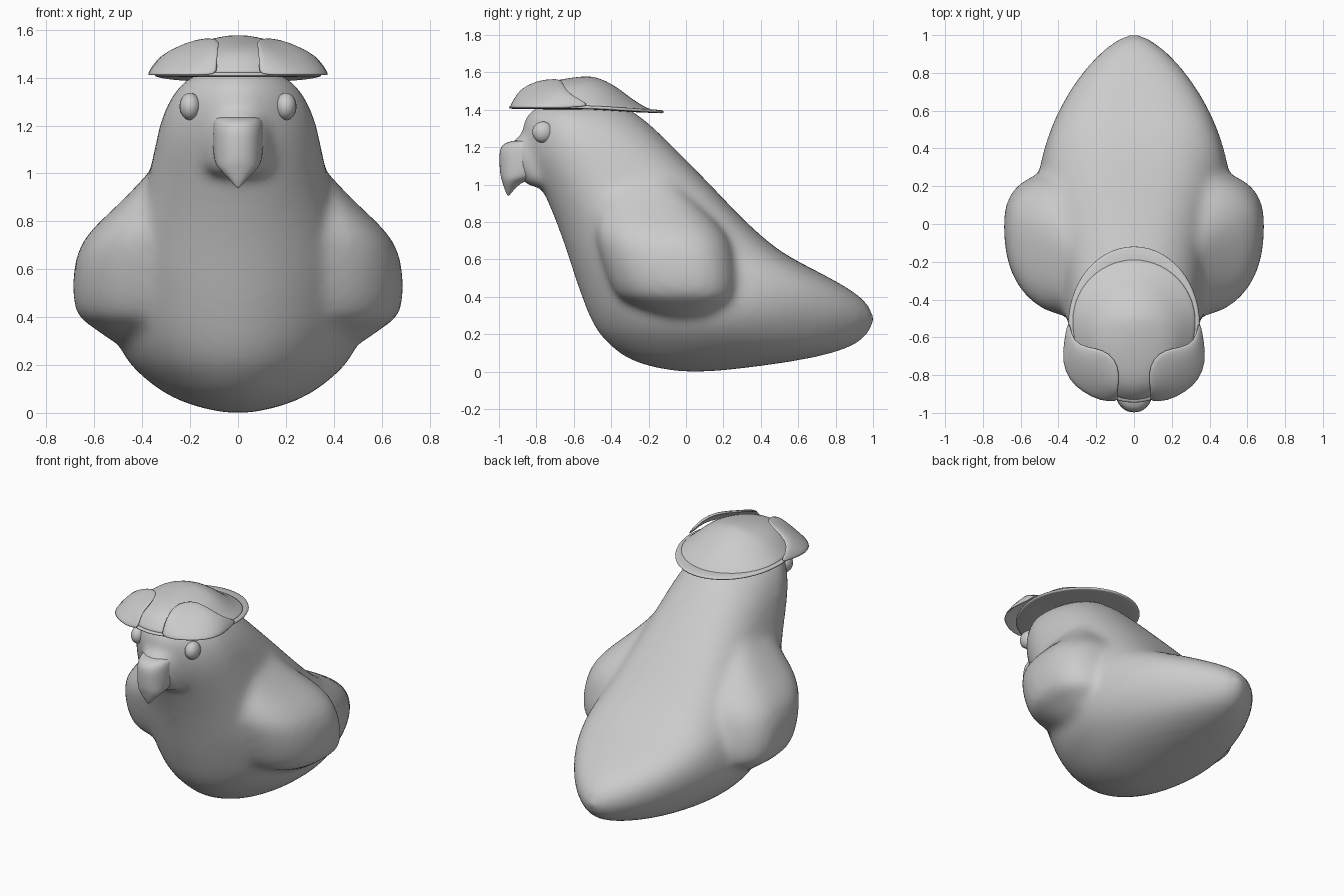
import bpy, bmesh
from math import sin, cos, pi
from mathutils import Vector

if "Cube" in bpy.data.objects:
    bpy.data.objects.remove(bpy.data.objects["Cube"])


def finish(bm, name, subdiv=1, mirror=False, thick=0, blend=0):
    bmesh.ops.recalc_face_normals(bm, faces=bm.faces)
    me = bpy.data.meshes.new(name)
    bm.to_mesh(me)
    bm.free()
    ob = bpy.data.objects.new(name, me)
    bpy.context.collection.objects.link(ob)
    if mirror:
        ob.modifiers.new("mirror", 'MIRROR').use_mirror_merge = False
    if thick:
        s = ob.modifiers.new("thickness", 'SOLIDIFY')
        s.thickness, s.offset = thick, 0
    if subdiv:
        s = ob.modifiers.new("smooth", 'SUBSURF')
        s.levels = s.render_levels = subdiv
    if blend:  # fuse overlapping volumes and soften the seams
        r = ob.modifiers.new("fuse", 'REMESH')
        r.mode, r.voxel_size, r.use_smooth_shade = 'VOXEL', .025, True
        s = ob.modifiers.new("soften", 'SMOOTH')
        s.factor, s.iterations = .5, blend
    for p in me.polygons:
        p.use_smooth = True
    return ob


def spow(v, e):
    return abs(v) ** e * (1 if v >= 0 else -1)


def loft(bm, slices, cx=0, power=2.0, mid=0.42, n=28, tilt=None):
    """Stack slices (z, front y, back y, half width[, back power, front power])."""
    rings = []
    for z, yf, yb, hw, *pw in slices:
        back, front = (pw + [power] * 2)[:2] if len(pw) != 1 else (pw[0], power)
        ym = yf + mid * (yb - yf)
        ring = []
        for i in range(n):
            a = 2 * pi * i / n
            e = 2 / (back if sin(a) > 0 else front)
            s = spow(sin(a), e)
            x = cx + hw * spow(cos(a), e)
            y = ym + s * ((yb - ym) if s > 0 else (ym - yf))
            ring.append(bm.verts.new((x, y, z + (tilt(y) if tilt else 0))))
        rings.append(ring)
    for a, b in zip(rings, rings[1:]):
        for i in range(n):
            j = (i + 1) % n
            bm.faces.new((a[i], a[j], b[j], b[i]))
    # close both ends with fans
    for ring in (rings[0], rings[-1]):
        c = bm.verts.new(sum((v.co for v in ring), Vector()) / n)
        for i in range(n):
            bm.faces.new((ring[i], ring[(i + 1) % n], c))
    return bm


# body, head and tail, with a broad flattish back
body = loft(bmesh.new(), [
    (.0, -.05, .15, .06), (.03, -.22, .42, .20), (.08, -.34, .74, .31, 1.8),
    (.14, -.41, .92, .39, 1.7), (.20, -.47, .985, .455, 1.6), (.27, -.51, 1.025, .50, 1.6),
    (.34, -.54, 1.0, .525, 1.7), (.41, -.565, .935, .53, 1.9), (.48, -.59, .815, .52, 2.3),
    (.56, -.615, .66, .505, 2.8), (.64, -.64, .50, .48, 3.1), (.80, -.695, .32, .43, 3.2),
    (.95, -.76, .18, .385, 3.0), (1.1, -.83, .035, .35, 2.7), (1.2, -.87, -.065, .332, 2.5, 1.75),
    (1.3, -.885, -.165, .295, 2.3, 1.65), (1.38, -.86, -.26, .24, 2, 1.7), (1.44, -.76, -.36, .14)],
    power=1.95)

# folded wings, fused into the body
for side in (-1, 1):
    loft(body, [
        (.27, -.12, .15, .20), (.345, -.28, .24, .285), (.385, -.36, .28, .355),
        (.42, -.39, .29, .38), (.50, -.43, .295, .397), (.65, -.475, .265, .385),
        (.73, -.495, .23, .345), (.80, -.49, .17, .28), (.88, -.47, .08, .19),
        (1.0, -.44, -.05, .075), (1.06, -.42, -.12, .03)],
        cx=.3 * side, power=2.5, mid=.6)

# soft base behind the beak
loft(body, [(.99, -.86, -.70, .14), (1.06, -.90, -.70, .145), (1.15, -.94, -.70, .14),
            (1.235, -.95, -.70, .12), (1.265, -.88, -.70, .09)], mid=.6)
finish(body, "bird_body", blend=9)

# hooked beak
finish(loft(bmesh.new(), [
    (.94, -.955, -.945, .006), (.985, -.975, -.91, .045), (1.025, -.985, -.86, .085),
    (1.045, -.995, -.75, .10), (1.12, -1.0, -.70, .108), (1.19, -1.0, -.70, .108),
    (1.225, -.975, -.70, .105), (1.24, -.90, -.70, .09)],
    power=2.2, mid=.5, n=20), "beak")

# eyes
bm = bmesh.new()
bmesh.ops.create_uvsphere(bm, u_segments=20, v_segments=12, radius=.057)
for v in bm.verts:
    v.co.x *= .78
    v.co += Vector((.2, -.765, 1.28))
finish(bm, "eyes", subdiv=0, mirror=True)


# hat brim, dipping slightly at the back
def dip(y):
    return -.025 * max(0, (y + .5) / .38)


finish(loft(bmesh.new(), [
    (1.405, -.93, -.13, .335), (1.405, -.95, -.115, .352),
    (1.42, -.95, -.115, .352), (1.425, -.93, -.13, .335)],
    mid=.5, tilt=dip), "hat_brim")

# hat crown, flaring into the brim
finish(loft(bmesh.new(), [
    (1.412, -.945, -.14, .345), (1.425, -.935, -.20, .325), (1.455, -.915, -.26, .29),
    (1.495, -.88, -.32, .245), (1.53, -.82, -.37, .20), (1.56, -.69, -.43, .13),
    (1.577, -.57, -.49, .04)], mid=.56, tilt=dip), "hat_crown")

# turned-up flaps either side of the hat front
outer = [(.35, -.53, 1.42), (.368, -.62, 1.41), (.383, -.73, 1.41), (.345, -.83, 1.41),
         (.275, -.89, 1.41), (.18, -.94, 1.41), (.085, -.94, 1.41)]
inner = [(.34, -.53, 1.43), (.32, -.625, 1.48), (.25, -.65, 1.525), (.16, -.665, 1.563),
         (.10, -.71, 1.563), (.075, -.79, 1.555), (.085, -.86, 1.515)]
bm = bmesh.new()
rows = []
for o, i in zip(outer, inner):
    o, i = Vector(o), Vector(i)
    row = []
    for k in range(6):
        t = k / 5
        p = o.lerp(i, t)
        p.z += .09 * t * (1 - t) * min(1, (i.z - o.z) / .1)
        row.append(bm.verts.new(p))
    rows.append(row)
for a, b in zip(rows, rows[1:]):
    for k in range(5):
        bm.faces.new((a[k], a[k + 1], b[k + 1], b[k]))
finish(bm, "hat_flaps", mirror=True, thick=.012)
